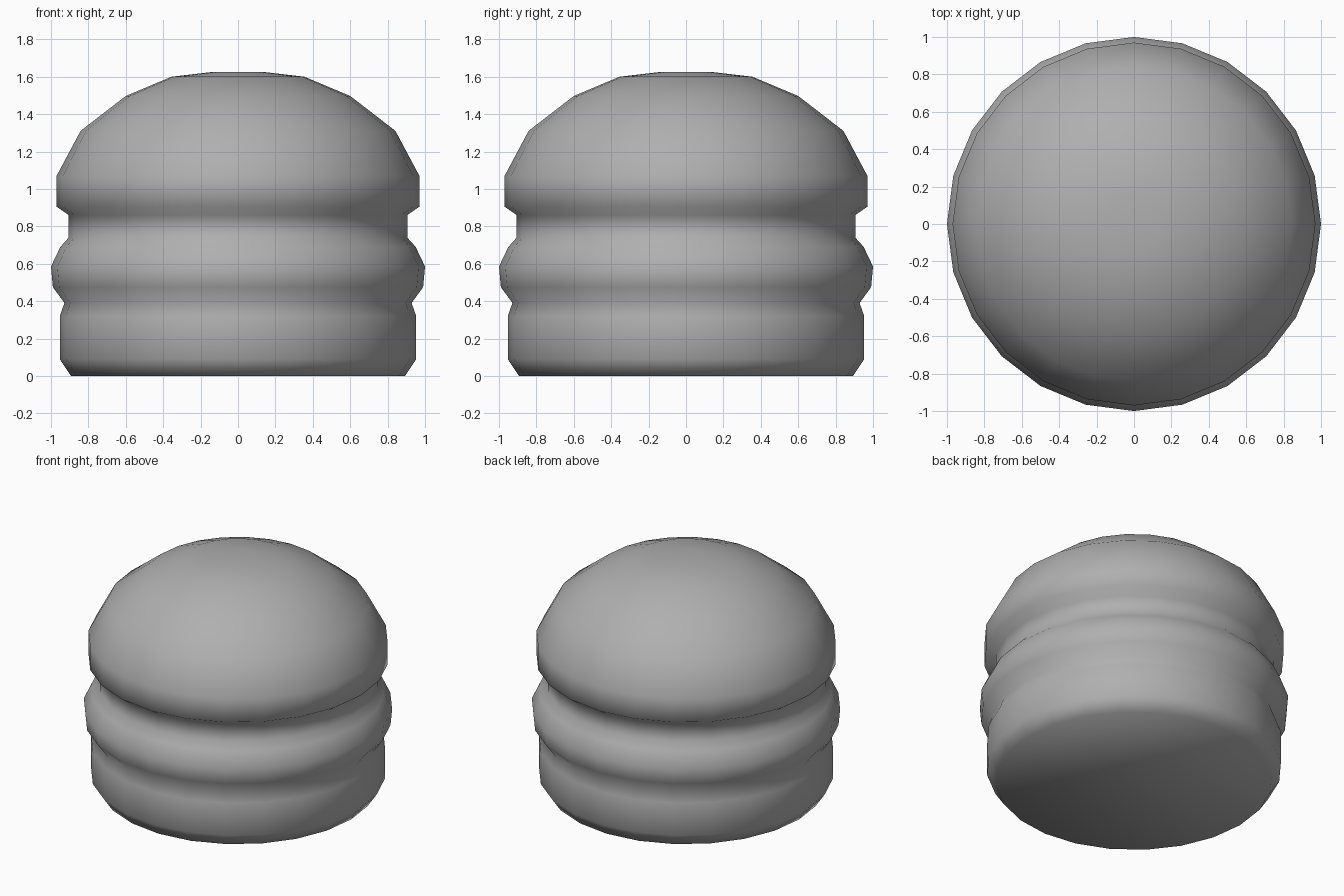
import bpy, bmesh
from math import cos, sin, tau

if "Cube" in bpy.data.objects:
    bpy.data.objects.remove(bpy.data.objects["Cube"])

SIDES = 24

# (radius, height) outline from the base up to the domed top
profile = [
    (0.893, 0.0), (0.953, 0.09), (0.953, 0.32),              # bottom bun
    (0.928, 0.39), (0.99, 0.475), (1.0, 0.585),              # filling bulge
    (0.95, 0.69), (0.905, 0.74), (0.905, 0.86),              # upper groove
    (0.97, 0.905), (0.97, 1.07), (0.842, 1.31),              # top bun
    (0.60, 1.497), (0.355, 1.60), (0.14, 1.625),
]


def lathe(name, outline):
    """Revolve an outline around z, closing both ends."""
    bm = bmesh.new()
    rings = [[bm.verts.new((r * cos(tau * i / SIDES), r * sin(tau * i / SIDES), z))
              for i in range(SIDES)] for r, z in outline]
    for low, high in zip(rings, rings[1:]):
        for i in range(SIDES):
            j = (i + 1) % SIDES
            bm.faces.new((low[i], low[j], high[j], high[i]))
    bm.faces.new(rings[0][::-1])
    bm.faces.new(rings[-1])
    for face in bm.faces:
        face.smooth = True
    mesh = bpy.data.meshes.new(name)
    bm.to_mesh(mesh)
    bm.free()
    obj = bpy.data.objects.new(name, mesh)
    bpy.context.collection.objects.link(obj)
    return obj


# Single continuous stacked bun body in a darker grey
body = lathe("burger_body", profile)
grey = bpy.data.materials.new("dark_grey")
grey.diffuse_color = (0.43, 0.43, 0.43, 1.0)
grey.use_nodes = True
grey.node_tree.nodes["Principled BSDF"].inputs["Base Color"].default_value = grey.diffuse_color
body.data.materials.append(grey)
